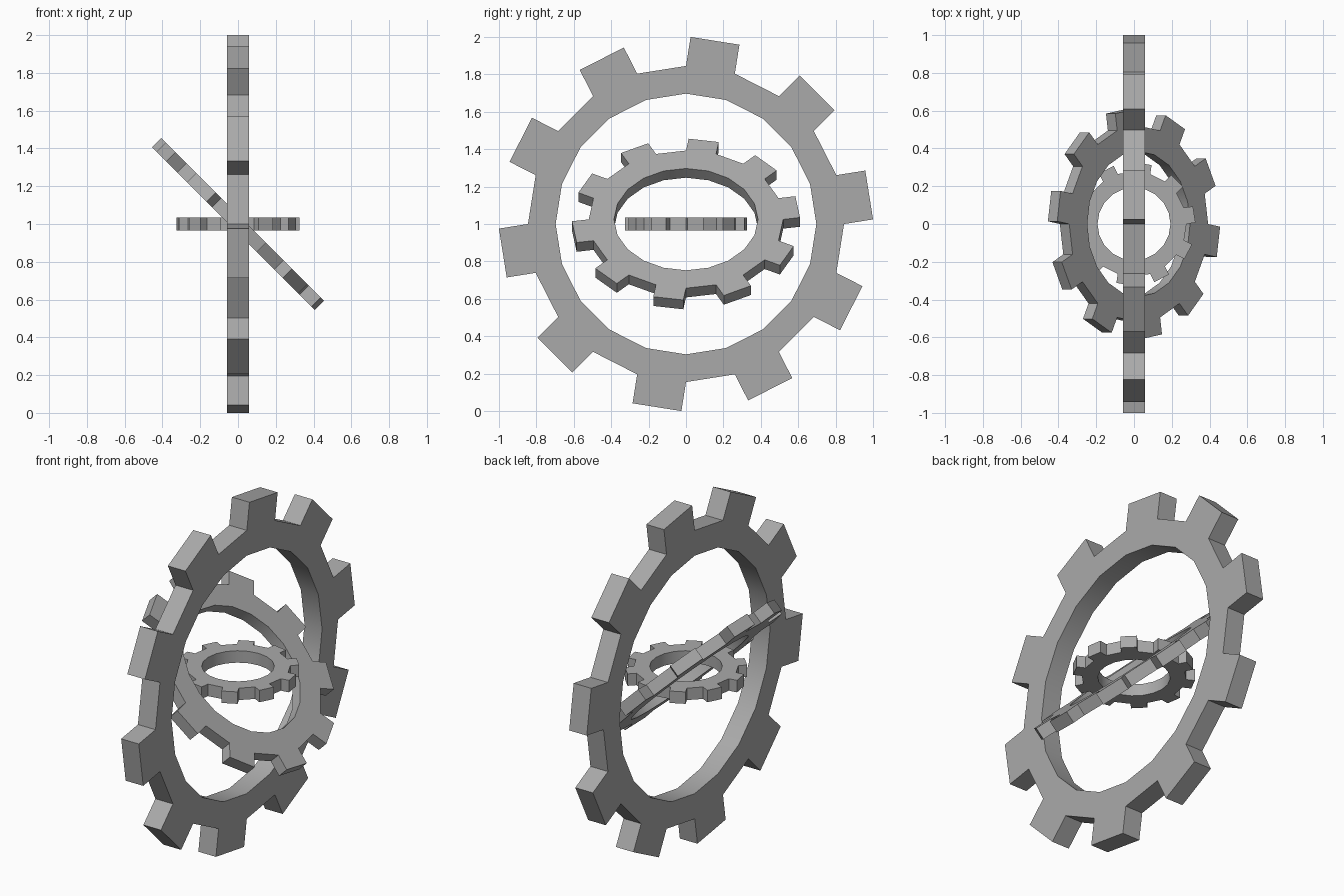
import bpy, bmesh
from math import sin, cos, pi, radians
from mathutils import Vector, Matrix

if "Cube" in bpy.data.objects:
    bpy.data.objects.remove(bpy.data.objects["Cube"])

TEETH = 10
SIDES = TEETH * 2

grey = bpy.data.materials.new("grey metal")
grey.diffuse_color = (0.4, 0.4, 0.4, 1)
grey.use_nodes = True
grey.node_tree.nodes["Principled BSDF"].inputs["Base Color"].default_value = grey.diffuse_color


def gear_ring(name, hole, root, tooth, thickness, tilt):
    """Toothed ring facing +x, then tilted about the y axis."""
    bm = bmesh.new()

    def circle(radius, x):
        return [bm.verts.new((x, radius * sin(2 * pi * i / SIDES), radius * cos(2 * pi * i / SIDES)))
                for i in range(SIDES)]

    h = thickness / 2
    inner_f, inner_b = circle(hole, h), circle(hole, -h)
    outer_f, outer_b = circle(root, h), circle(root, -h)
    rim = []
    for i in range(SIDES):
        j = (i + 1) % SIDES
        bm.faces.new((inner_f[i], inner_f[j], outer_f[j], outer_f[i]))
        bm.faces.new((inner_b[i], outer_b[i], outer_b[j], inner_b[j]))
        bm.faces.new((inner_f[i], inner_b[i], inner_b[j], inner_f[j]))
        rim.append(bm.faces.new((outer_f[i], outer_f[j], outer_b[j], outer_b[i])))
    bmesh.ops.recalc_face_normals(bm, faces=bm.faces)

    # straight teeth on every second rim face
    for i in range(0, SIDES, 2):
        a = 2 * pi * (i + 0.5) / SIDES
        out = bmesh.ops.extrude_discrete_faces(bm, faces=[rim[i]])
        bmesh.ops.translate(bm, verts=out["faces"][0].verts, vec=Vector((0, sin(a), cos(a))) * tooth)
    bmesh.ops.remove_doubles(bm, verts=bm.verts, dist=1e-5)
    bmesh.ops.recalc_face_normals(bm, faces=bm.faces)

    # tilt and lift to the shared centre
    bm.transform(Matrix.Translation((0, 0, 1)) @ Matrix.Rotation(radians(tilt), 4, 'Y'))
    mesh = bpy.data.meshes.new(name)
    bm.to_mesh(mesh)
    bm.free()
    mesh.materials.append(grey)
    obj = bpy.data.objects.new(name, mesh)
    bpy.context.collection.objects.link(obj)

    # smooth hole wall, sharp teeth
    bpy.ops.object.select_all(action='DESELECT')
    obj.select_set(True)
    bpy.context.view_layer.objects.active = obj
    bpy.ops.object.shade_smooth_by_angle(angle=radians(30))


gear_ring("outer_gear_ring", 0.697, 0.845, 0.157, 0.114, 0)
gear_ring("middle_gear_ring", 0.385, 0.52, 0.091, 0.07, -45)
gear_ring("inner_gear_ring", 0.193, 0.278, 0.048, 0.07, 90)
